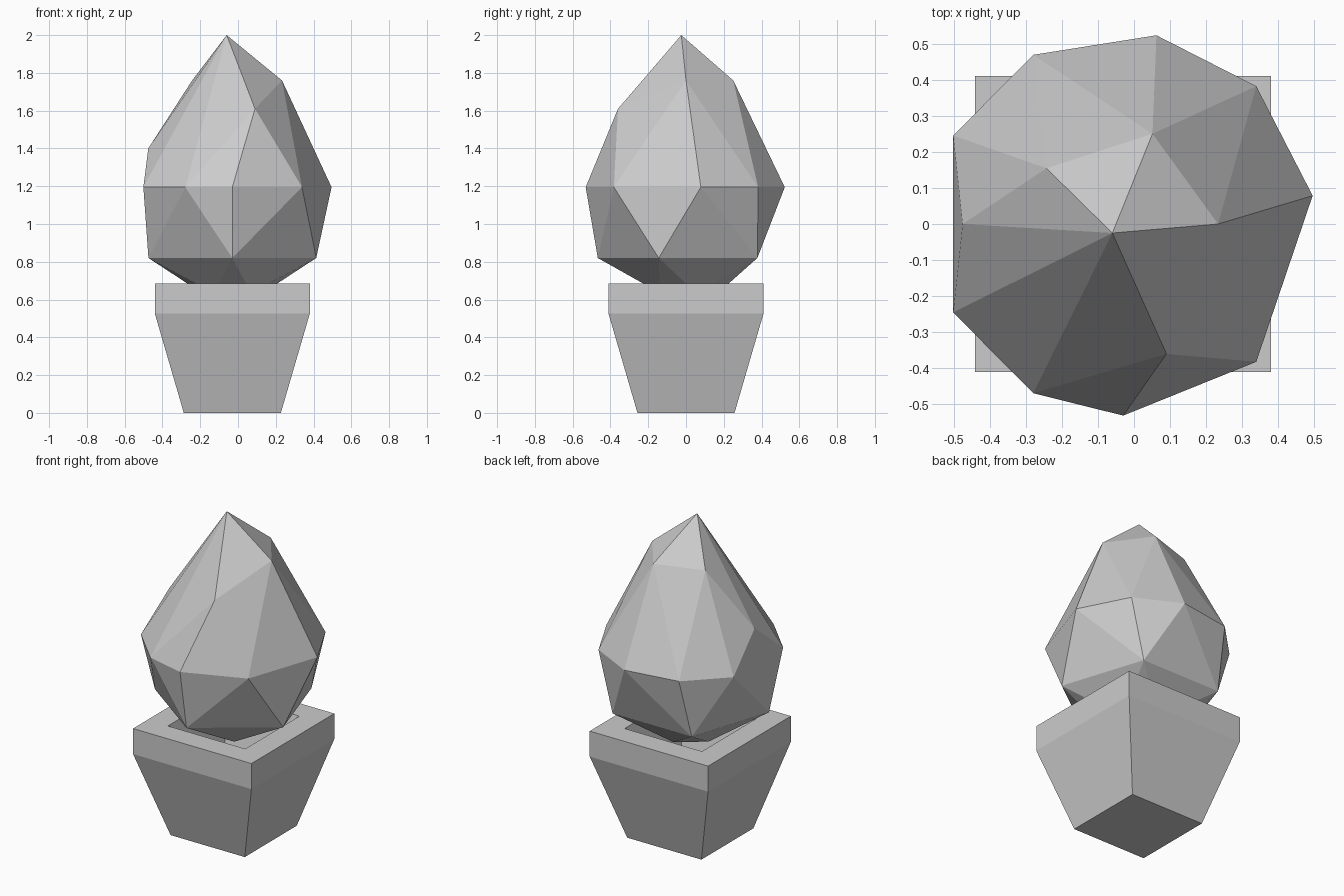
import bpy, bmesh, math

if "Cube" in bpy.data.objects:
    bpy.data.objects.remove(bpy.data.objects["Cube"])

CX = -0.03


def finish(name, bm):
    bmesh.ops.recalc_face_normals(bm, faces=bm.faces[:])
    me = bpy.data.meshes.new(name)
    bm.to_mesh(me)
    bm.free()
    ob = bpy.data.objects.new(name, me)
    bpy.context.collection.objects.link(ob)
    return ob


def polar(r, deg, z):
    a = math.radians(deg)
    return (CX + r * math.cos(a), r * math.sin(a), z)


# Square tapered pot: outer wall, rim band, rim lip, hollow inside
bm = bmesh.new()
profile = [(0.257, 0), (0.41, 0.525), (0.41, 0.685), (0.268, 0.685), (0.18, 0.35)]
rings = [[bm.verts.new((CX + sx * h, sy * h, z))
          for sx, sy in ((-1, -1), (1, -1), (1, 1), (-1, 1))] for h, z in profile]
for a, b in zip(rings, rings[1:]):
    for i in range(4):
        j = (i + 1) % 4
        bm.faces.new((a[i], a[j], b[j], b[i]))
bm.faces.new(rings[0][::-1])
bm.faces.new(rings[-1])
finish("pot", bm)

# Faceted foliage: hull over a few uneven rings
points = [(-0.06, -0.025, 2.0), (0.09, -0.36, 1.61), (-0.475, 0.0, 1.4)]
points += [polar(0.263, d, 1.76) for d in (0, 72, 144)]
points += [polar(0.531, d, 1.195) for d in (8.5, 46, 80, 118, 152.5, 207.5, 242, 270, 314)]
points += [polar(0.467, 54 + 72 * i, 0.82) for i in range(5)]
points += [polar(0.17, 18 + 72 * i, 0.635) for i in range(5)]
bm = bmesh.new()
for p in points:
    bm.verts.new(p)
bmesh.ops.convex_hull(bm, input=bm.verts[:])
finish("foliage", bm)
